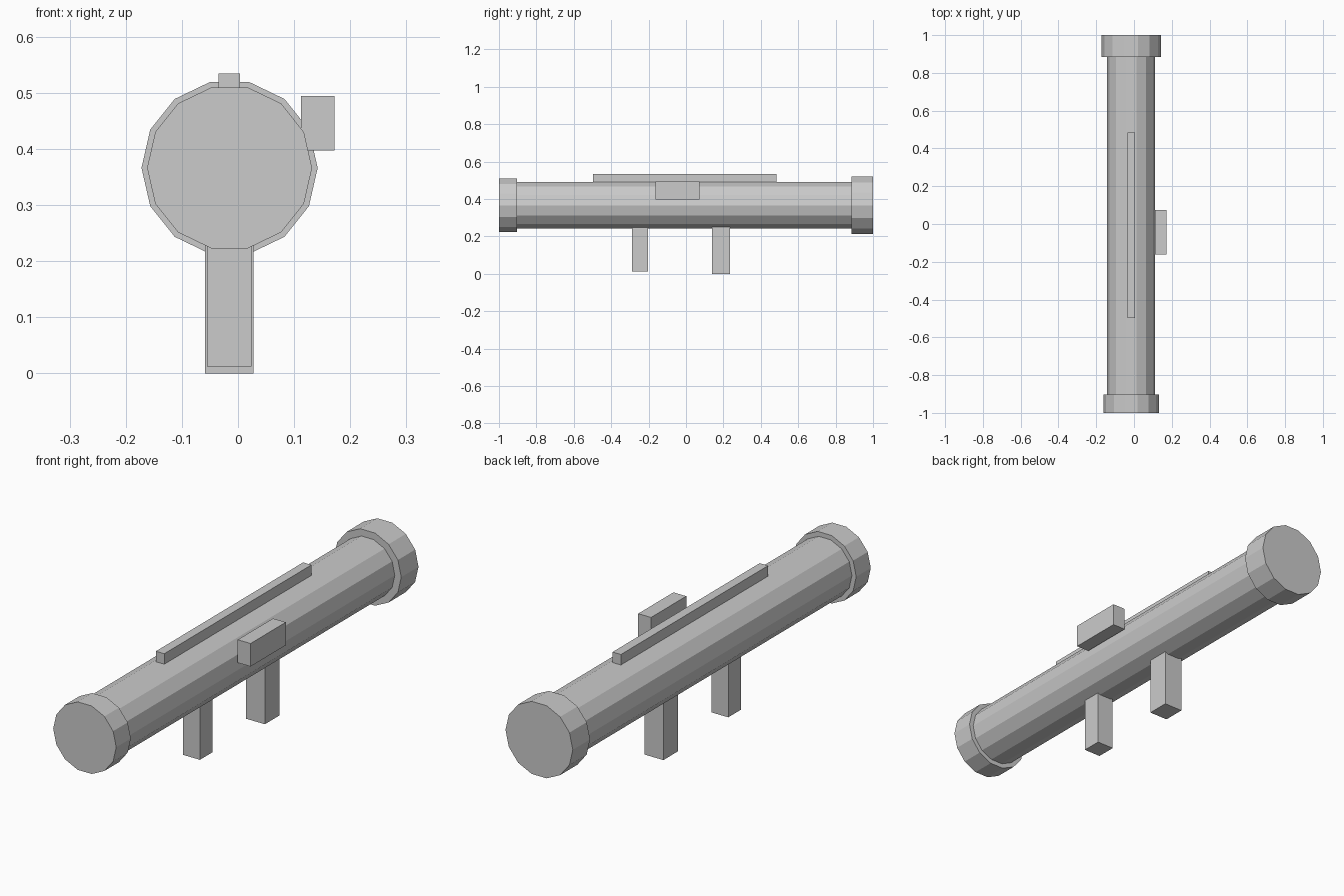
import bpy
import math
from mathutils import Matrix

default_cube = bpy.data.objects.get("Cube")
if default_cube:
    bpy.data.objects.remove(default_cube, do_unlink=True)

AXIS_X, AXIS_Z, SIDES = -0.015, 0.366, 14

# Single grey finish
grey = bpy.data.materials.new("plain_grey")
grey.use_nodes = True
colour = (0.6, 0.6, 0.6, 1)
grey.diffuse_color = colour
grey.node_tree.nodes["Principled BSDF"].inputs["Base Color"].default_value = colour


def finish(name):
    obj = bpy.context.object
    obj.name = obj.data.name = name
    obj.data.materials.append(grey)
    return obj


def barrel(name, radius, y0, y1):
    """Faceted cylinder along y, with a corner pointing to each side."""
    bpy.ops.mesh.primitive_cylinder_add(vertices=SIDES, radius=radius, depth=y1 - y0)
    obj = finish(name)
    # Cylinder corners start on +y: turn one onto +x, then lay the axis along y
    turn = Matrix.Rotation(math.pi / 2, 4, 'X') @ Matrix.Rotation(math.pi / 2, 4, 'Z')
    obj.data.transform(turn)
    obj.location = (AXIS_X, (y0 + y1) / 2, AXIS_Z)


def block(name, x, y, z):
    """Box spanning the given (low, high) ranges."""
    bpy.ops.mesh.primitive_cube_add(size=1)
    obj = finish(name)
    obj.location = [(a + b) / 2 for a, b in (x, y, z)]
    obj.scale = [b - a for a, b in (x, y, z)]


# Tube and its end collars
barrel("main_tube", 0.127, -0.95, 0.95)
barrel("front_collar", 0.147, -1.0, -0.903)
barrel("rear_collar", 0.157, 0.885, 1.0)

# Top rail and side sight
block("top_rail", (-0.035, 0.004), (-0.497, 0.484), (0.48, 0.534))
block("side_sight", (0.112, 0.172), (-0.162, 0.073), (0.397, 0.494))

# Grips under the tube
block("front_grip", (-0.055, 0.024), (-0.288, -0.203), (0.012, 0.255))
block("rear_grip", (-0.059, 0.028), (0.139, 0.235), (0.0, 0.255))
